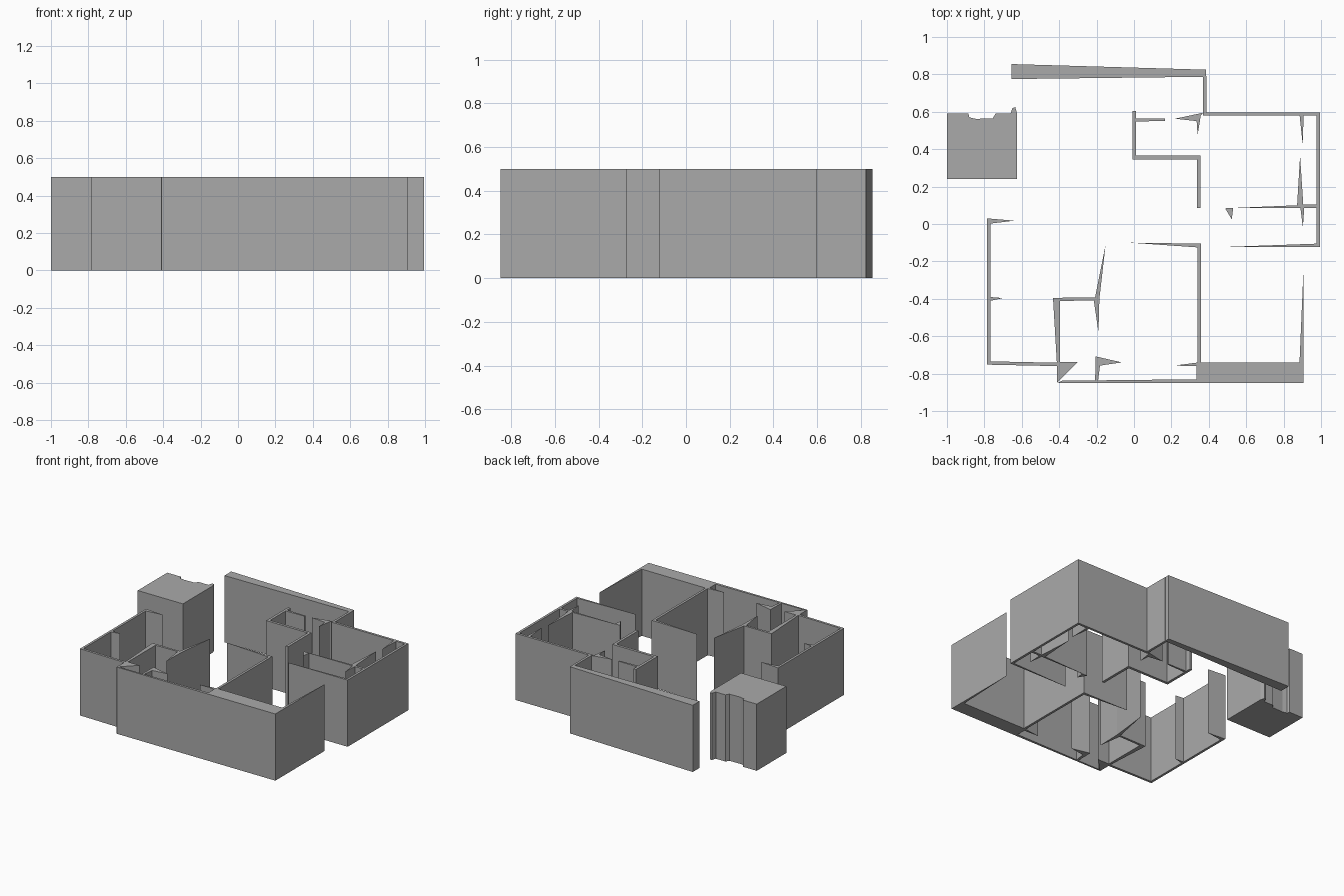
import bpy
import bmesh
from mathutils import Vector

HEIGHT = .5
THICK = .018

default_cube = bpy.data.objects.get("Cube")
if default_cube:
    bpy.data.objects.remove(default_cube, do_unlink=True)

# One plain plaster colour
plaster = bpy.data.materials.new("plaster_grey")
plaster.use_nodes = True
grey = (.4, .4, .4, 1)
plaster.diffuse_color = grey
plaster.node_tree.nodes["Principled BSDF"].inputs["Base Color"].default_value = grey


def prism(name, *outline):
    """Extrude a floor outline up to the full wall height."""
    mesh = bpy.data.meshes.new(name)
    bm = bmesh.new()
    base = bm.faces.new([bm.verts.new((x, y, 0)) for x, y in outline])
    result = bmesh.ops.extrude_face_region(bm, geom=[base], use_keep_orig=True)
    top = [v for v in result["geom"] if isinstance(v, bmesh.types.BMVert)]
    bmesh.ops.translate(bm, verts=top, vec=(0, 0, HEIGHT))
    bmesh.ops.recalc_face_normals(bm, faces=bm.faces)
    bm.to_mesh(mesh)
    bm.free()
    mesh.materials.append(plaster)
    wall = bpy.data.objects.new(name, mesh)
    bpy.context.collection.objects.link(wall)
    return wall


def wall_run(name, *path, thick=THICK):
    """Wall of even thickness, mitred at corners, lying left of its path."""
    points = [Vector(p) for p in path]
    directions = [(b - a).normalized() for a, b in zip(points, points[1:])]
    normals = [Vector((-d.y, d.x)) for d in directions]
    inner = []
    for i, point in enumerate(points):
        before = normals[max(i - 1, 0)]
        after = normals[min(i, len(normals) - 1)]
        inner.append(point + (before + after) * thick / (1 + before.dot(after)))
    return prism(name, *points, *reversed(inner))


# Detached solid block with a notched back edge
prism("corner_block", (-1, .24), (-.625, .24), (-.625, .59), (-.635, .625),
      (-.65, .62), (-.66, .59), (-.74, .59), (-.755, .565), (-.845, .562),
      (-.88, .57), (-.885, .59), (-1, .59))

# Back wall and the short link to the east room
prism("back_wall", (-.655, .775), (.37, .787), (.385, .787),
      (.385, .825), (-.655, .855))
wall_run("back_link_wall", (.387, .59), (.387, .79))

# East room: outer walls, tapered returns and door spurs
wall_run("east_outer_wall", (.995, -.12), (.995, .597), (.37, .597))
prism("east_front_wall", (.505, -.122), (.995, -.122), (.995, -.1), (.98, -.105))
prism("east_back_door_spur", (.37, .595), (.22, .563), (.335, .55),
      (.34, .475), (.357, .58))
prism("east_back_window_spur", (.885, .585), (.902, .425), (.907, .585))
prism("east_partition", (.487, .084), (.523, .025), (.53, .085), (.89, .085),
      (.903, -.018), (.91, .085), (.985, .085), (.985, .103), (.905, .103),
      (.888, .365), (.872, .1))

# Small central room
wall_run("central_room_wall", (-.008, .605), (-.008, .345), (.336, .345),
         (.336, .085), thick=.02)
prism("central_room_stub", (.005, .547), (.165, .552), (.165, .563), (.005, .565))

# West room
wall_run("west_outer_wall", (-.785, .025), (-.785, -.752), (-.4, -.76))
prism("west_back_spur", (-.785, .03), (-.785, 0), (-.64, .018))
prism("west_side_spur", (-.775, -.412), (-.7, -.396), (-.775, -.39))
prism("west_corner_wedge", (-.412, -.85), (-.3, -.738), (-.412, -.738))

# Inner closet walls
prism("closet_wall", (-.433, -.395), (-.412, -.75), (-.396, -.75),
      (-.396, -.412), (-.215, -.408), (-.19, -.578), (-.185, -.4),
      (-.152, -.112), (-.208, -.392))

# Front walls and their door spurs
prism("front_thin_wall", (-.41, -.85), (.345, -.85), (.345, -.83), (-.385, -.838))
prism("front_door_spur", (-.208, -.845), (-.205, -.708), (-.065, -.74),
      (-.182, -.757), (-.193, -.845))
prism("front_thick_wall", (.335, -.85), (.905, -.85), (.905, -.27),
      (.885, -.74), (.345, -.74), (.215, -.757), (.335, -.76))

# Living room divider with a tapered end
wall_run("living_divider", (.357, -.745), (.357, -.103))
prism("living_back_wall", (-.02, -.1), (.357, -.105), (.34, -.125))
